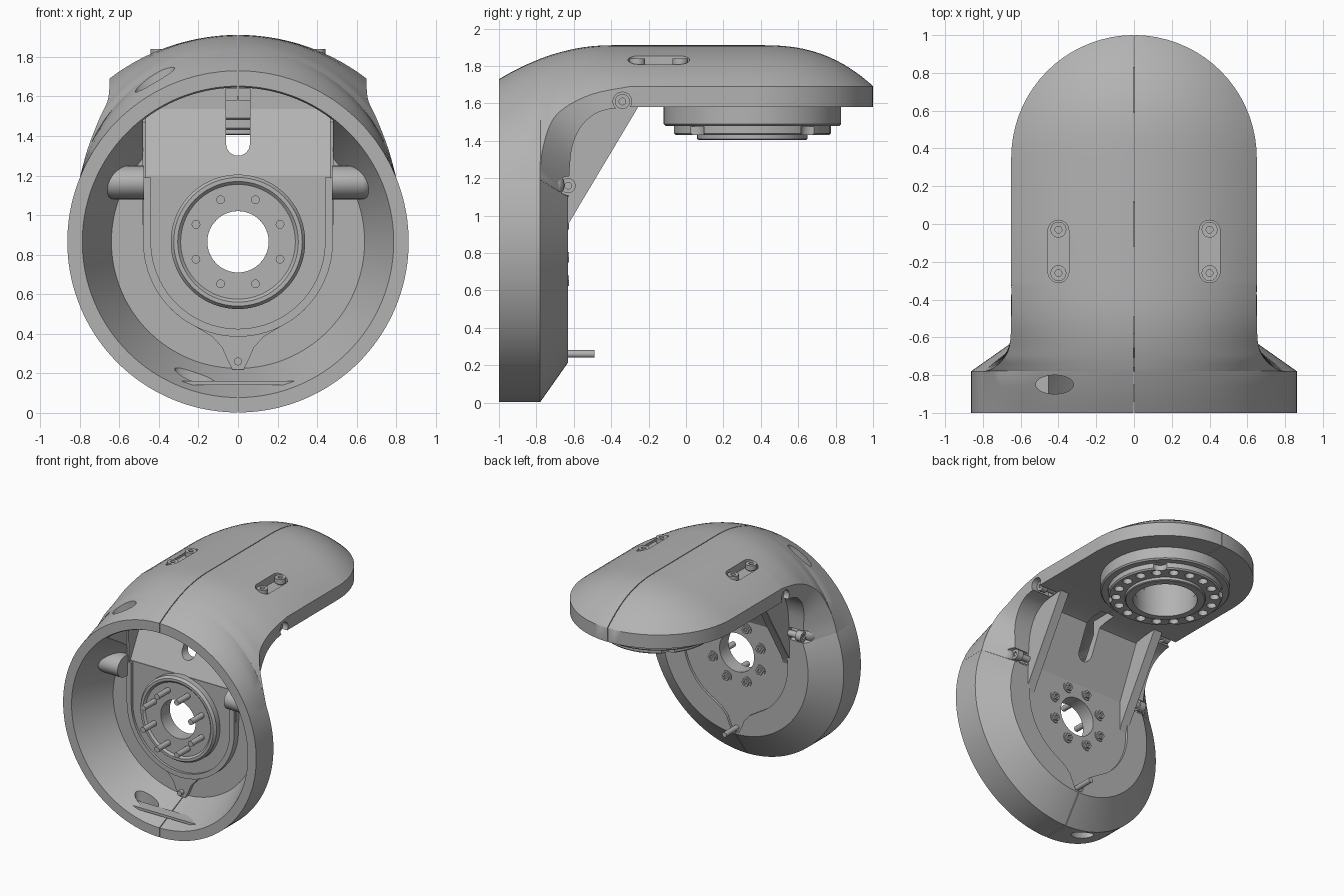
import bpy, bmesh
from math import sin, cos, pi, atan2, radians
from mathutils import Vector, Matrix

cube = bpy.data.objects.get("Cube")
if cube:
    bpy.data.objects.remove(cube, do_unlink=True)

grey = bpy.data.materials.new("satin_grey")
grey.use_nodes = True
colour = (0.45, 0.45, 0.45, 1)
grey.diffuse_color = colour
grey.node_tree.nodes["Principled BSDF"].inputs["Base Color"].default_value = colour

HUB = 0.865          # height of the cup axis
TIP = 0.355          # centre of the rounded arm end
UNDER = 1.58         # underside of the arm


def finish(name, bm):
    bmesh.ops.recalc_face_normals(bm, faces=bm.faces)
    mesh = bpy.data.meshes.new(name)
    bm.to_mesh(mesh)
    bm.free()
    mesh.materials.append(grey)
    ob = bpy.data.objects.new(name, mesh)
    bpy.context.collection.objects.link(ob)
    smooth(ob)
    return ob


def smooth(ob):
    bpy.ops.object.select_all(action='DESELECT')
    ob.select_set(True)
    bpy.context.view_layer.objects.active = ob
    bpy.ops.object.shade_smooth_by_angle(angle=radians(28))


def loft(name, rings, closed=False):
    bm = bmesh.new()
    rows = [[bm.verts.new(p) for p in ring] for ring in rings]
    n = len(rows[0])
    pairs = list(zip(rows, rows[1:])) + ([(rows[-1], rows[0])] if closed else [])
    for a, b in pairs:
        for i in range(n):
            j = (i + 1) % n
            bm.faces.new((a[i], a[j], b[j], b[i]))
    if not closed:
        bm.faces.new(rows[0])
        bm.faces.new(rows[-1])
    return finish(name, bm)


def prism(name, points, axis, lo, hi):
    def ring(h):
        return [p[:axis] + (h,) + p[axis:] for p in points]
    return loft(name, [ring(lo), ring(hi)])


def rod(name, r, a, b, r_end=None, sides=32):
    a, b = Vector(a), Vector(b)
    bm = bmesh.new()
    place = Matrix.Translation((a + b) / 2) @ (b - a).to_track_quat('Z', 'Y').to_matrix().to_4x4()
    bmesh.ops.create_cone(bm, cap_ends=True, segments=sides, radius1=r,
                          radius2=r if r_end is None else r_end,
                          depth=(b - a).length, matrix=place)
    return finish(name, bm)


def lathe(name, profile, axis, centre, sides=72):
    rings = []
    for k in range(sides):
        a = 2 * pi * k / sides
        ring = []
        for r, h in profile:
            p = [centre[0] + r * cos(a), centre[1] + r * sin(a)]
            p.insert(axis, h)
            ring.append(tuple(p))
        rings.append(ring)
    return loft(name, rings, closed=True)


def arc(cx, cy, r, start, end, n=16):
    return [(cx + r * cos(radians(start + (end - start) * i / n)),
             cy + r * sin(radians(start + (end - start) * i / n))) for i in range(n + 1)]


def refine(rows, steps):
    # Smooth curve through the rows
    out = []
    for i in range(len(rows) - 1):
        quad = [rows[max(i - 1, 0)], rows[i], rows[i + 1], rows[min(i + 2, len(rows) - 1)]]
        for k in range(steps):
            t = k / steps
            out.append(tuple(b + t / 2 * (c - a + t * (2 * a - 5 * b + 4 * c - d + t * (3 * (b - c) + d - a)))
                             for a, b, c, d in zip(*quad)))
    return out + [rows[-1]]


def crown(y):
    # Height of the ridge line along the arm
    return 1.911 - .181 * (max(0, -.4 - y) / .6) ** 2 - .219 * (max(0, y - .4) / .6) ** 2.5


def cut(target, cutters):
    for c in cutters:
        mod = target.modifiers.new("cut", 'BOOLEAN')
        mod.operation, mod.solver, mod.object = 'DIFFERENCE', 'EXACT', c
        bpy.context.view_layer.objects.active = target
        bpy.ops.object.modifier_apply(modifier=mod.name)
    smooth(target)


def discard(cutters):
    for c in cutters:
        bpy.data.objects.remove(c, do_unlink=True)


# Arm shell: domed sections that bend down into the cup
# rim y, half width, rim height, inner rim (x, y, z)
stations = [(-1, .8, 1.19, .6, -1, 1.1), (-.93, .8, 1.19, .6, -.88, 1.1), (-.86, .8, 1.19, .6, -.76, 1.1)]
stations += refine([
    (-.78, .8, 1.19, .606, -.628, 1.1),
    (-.77, .76, 1.335, .615, -.622, 1.25),
    (-.725, .70, 1.49, .63, -.605, 1.38),
    (-.65, .66, 1.575, .64, -.55, 1.49),
    (-.5, .65, 1.65, .65, -.45, 1.56),
    (-.3, .65, 1.69, .65, -.3, UNDER)], 4)
stations.append((0, .65, 1.69, .65, 0, UNDER))
for i in range(19):
    a = radians(89.3 * i / 18)
    y, w = .35 + .65 * sin(a), .65 * cos(a)
    stations.append((y, w, 1.69, w, y, UNDER))
sections = []
for y, w, rim, ix, iy, iz in stations:
    rise = max(.002, crown(y) - rim)
    r = (w * w + rise * rise) / (2 * rise)
    half = atan2(w, r - rise)
    dome = [(r * sin(half * t / 14), y, rim + rise - r + r * cos(half * t / 14)) for t in range(14, -15, -1)]
    sections.append(dome + [(-ix, iy, iz), (ix, iy, iz)])
arm = loft("arm_shell", sections)

# Cup shell: drum with a tapered back
cup = loft("cup_shell", [[(x, y, z) for x, z in arc(0, HUB, r, 0, 357.5, 143)]
                         for y, r in ((-1, .863), (-.78, .863), (-.63, .65))])

# U-shaped bracket outline with a tail at the bottom
side = arc(0, HUB, .48, 0, -64, 14) + [(.13, .385), (.08, .33), (.05, .26), (.03, .22)]
tongue = side + [(-x, z) for x, z in reversed(side)]

# Openings
hole = rod("hub_hole_cutter", .155, (0, -1.1, HUB), (0, -.5, HUB), sides=64)
slot = prism("slot_cutter", arc(0, 1.36, .06, 180, 360) + [(.06, 1.64), (-.06, 1.64)], 1, -1.05, -.3)
cavity = rod("cavity_cutter", .792, (0, -1.01, HUB), (0, -.68, HUB), .64, 128)
upper = loft("upper_cavity_cutter", [
    [(x, y, max(z, low)) for x, z in [(.48, low)] + arc(0, HUB, .78, 52, 128, 20) + [(-.48, low)]]
    for y, low in ((-.99, .9), (-.685, 1.19), (-.53, 1.46))])
recess = prism("back_recess_cutter", [(.97 * x, z + .01) for x, z in tongue] + [(-.46, 1.2), (.46, 1.2)], 1, -.65, -.5)
seam = prism("seam_cutter", [(-1.1, -.1), (1.1, -.1), (1.1, 2), (-1.1, 2)], 0, -.003, .003)
bore = rod("output_bore_cutter", .24, (0, TIP, 1.5), (0, TIP, 1.8), sides=64)
cutters = [cavity, upper, recess, slot, hole, bore, seam]
for s in (-1, 1):
    stadium = arc(s * .4, -.035, .055, 0, 180) + arc(s * .4, -.255, .055, 180, 360)
    cutters.append(prism("access_slot_cutter", stadium, 2, 1.79, 2))
    for y, z in ((-.63, 1.16), (-.34, 1.61)):
        cutters.append(rod("screw_notch_cutter", .05, (s * .49, y, z), (s * .75, y, z)))
# Cable openings through the drum wall, on one side only
for x, lo, hi in ((-.42, 1.5, 2), (-.22, -.1, .35)):
    oval = [(x + .1 * cos(a * pi / 16), -.85 + .05 * sin(a * pi / 16)) for a in range(32)]
    cutters.append(prism("cable_opening_cutter", oval, 2, lo, hi))
cut(arm, cutters)
cut(cup, cutters)

# Bracket plate, sloping panel above it, raised rim and side webs
plate = prism("bracket_plate", tongue + [(-.48, 1.2), (.48, 1.2)], 1, -.715, -.649)
panel = prism("bracket_panel", [(-.715, 1.19), (-.649, 1.14), (-.45, UNDER + .005), (-.49, 1.61)], 0, -.475, .475)
for part in (plate, panel):
    cut(part, [hole, slot])
outer = [(.48, 1.19)] + arc(0, HUB, .48, 0, -180, 40) + [(-.48, 1.19)]
inner = [(-.44, 1.19)] + arc(0, HUB, .44, 180, 360, 40) + [(.44, 1.19)]
prism("bracket_rim", outer + inner, 1, -.735, -.7)
discard(cutters)
for s in (-1, 1):
    prism("bracket_web", [(-.66, .86), (-.632, .95), (-.25, UNDER + .01), (-.49, UNDER + .01), (-.66, 1.15)],
          0, s * .41, s * .48)
    prism("bracket_cheek", [(-.715, .95), (-.632, .95), (-.25, UNDER + .01), (-.6, UNDER), (-.735, 1.47)],
          0, s * .465, s * .483)

    # Screw tunnel inside the cup, with a rounded outer end
    loft("screw_tunnel", [
        [(s * x, -.755 + k * .105 * cos(a * pi / 16), 1.165 + k * .085 * sin(a * pi / 16)) for a in range(32)]
        for x, k in ((.475, 1), (.63, 1), (.655, .92), (.672, .75), (.68, .5))])

    # Side screws and top screws, each with a socket head
    for y, z in ((-.63, 1.16), (-.34, 1.61)):
        rod("side_screw", .025, (s * .44, y, z), (s * .6, y, z))
        lathe("side_screw_head", [(.018, s * .56), (.04, s * .56), (.04, s * .61), (.018, s * .61)], 0, (y, z), 24)
    for y in (-.03, -.26):
        rod("top_screw", .03, (s * .4, y, 1.77), (s * .4, y, 1.82))
        lathe("top_screw_head", [(.018, 1.8), (.042, 1.8), (.042, 1.84), (.018, 1.84)], 2, (s * .4, y), 24)

# Hub flange in the cup
lathe("hub_flange", [(.155, -.66), (.34, -.7), (.34, -.76), (.325, -.78), (.305, -.78),
                     (.29, -.765), (.155, -.765)], 1, (0, HUB))
for k in range(8):
    a = radians(45 * k + 22.5)
    x, z = .23 * cos(a), HUB + .23 * sin(a)
    rod("hub_bolt", .022, (x, -.91, z), (x, -.64, z), sides=20)
    rod("hub_washer", .042, (x, -.66, z), (x, -.642, z))
    lathe("hub_bolt_head", [(.016, -.65), (.032, -.65), (.032, -.626), (.016, -.626)], 1, (x, z), 6)

# Locating pin in the tail and the strip across the cup floor
rod("tail_pin", .02, (0, -.75, .26), (0, -.49, .26))
prism("cup_floor_strip", [(-.36, -.94), (.36, -.94), (.36, -.85), (-.36, -.85)], 2, .14, .16)

# Output flange under the arm end
lathe("output_collar", [(.24, 1.6), (.475, 1.6), (.475, 1.49), (.465, 1.48), (.24, 1.48)], 2, (0, TIP))
ring = lathe("output_ring", [(.25, 1.5), (.42, 1.5), (.42, 1.44), (.41, 1.43), (.25, 1.43)], 2, (0, TIP))
lathe("output_lip", [(.235, 1.5), (.295, 1.5), (.295, 1.41), (.288, 1.405), (.235, 1.405)], 2, (0, TIP))
drills = []
for k in range(18):
    a = 2 * pi * k / 18
    x, y = .36 * cos(a), TIP + .36 * sin(a)
    drills.append(rod("drill_cutter", .035, (x, y, 1.4), (x, y, 1.47), sides=20))
for k in range(4):
    a = pi * k / 2 + pi / 4
    x, y = .45 * cos(a), TIP + .45 * sin(a)
    drills.append(rod("notch_cutter", .06, (x, y, 1.4), (x, y, 1.475), sides=24))
cut(ring, drills)
discard(drills)
